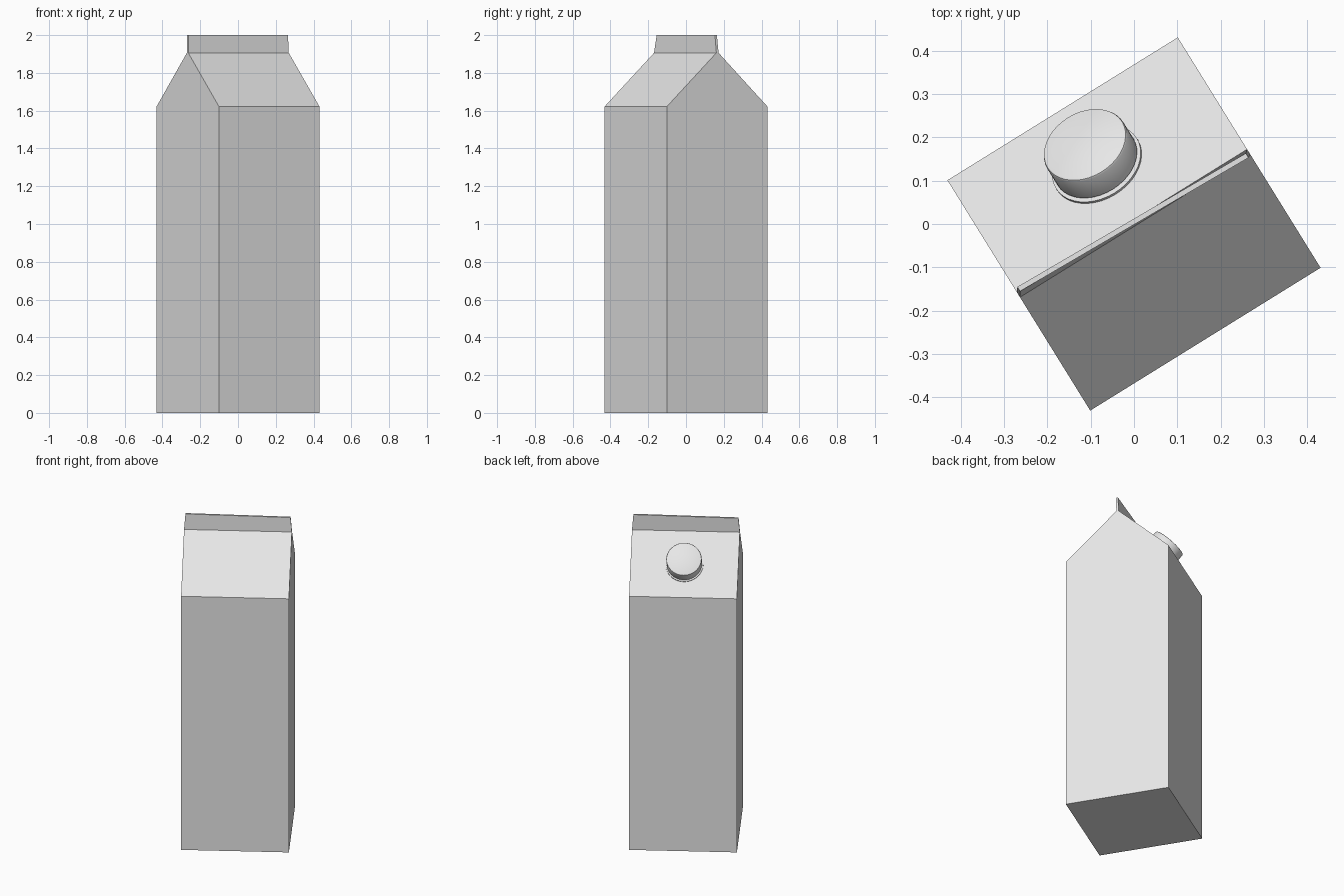
import bpy
import bmesh
import math
from mathutils import Matrix, Vector

if "Cube" in bpy.data.objects:
    bpy.data.objects.remove(bpy.data.objects["Cube"], do_unlink=True)

HALF = 0.313       # half width of the square carton
EAVE = 1.622       # height where the roof starts
RIDGE = 1.906      # height of the ridge
TURN = Matrix.Rotation(math.radians(31.8), 4, "Z")

grey = bpy.data.materials.new("plain_grey")
grey.use_nodes = True
grey.diffuse_color = (0.8, 0.8, 0.8, 1)
grey.node_tree.nodes["Principled BSDF"].inputs["Base Color"].default_value = (0.8, 0.8, 0.8, 1)


def add_object(name, bm, matrix):
    bmesh.ops.recalc_face_normals(bm, faces=bm.faces)
    mesh = bpy.data.meshes.new(name)
    bm.to_mesh(mesh)
    bm.free()
    mesh.materials.append(grey)
    obj = bpy.data.objects.new(name, mesh)
    bpy.context.collection.objects.link(obj)
    obj.matrix_world = matrix
    return obj


def extrude_profile(profile):
    """Extrude a (y, z) outline across the carton's width."""
    bm = bmesh.new()
    face = bm.faces.new([bm.verts.new((-HALF, y, z)) for y, z in profile])
    new = bmesh.ops.extrude_face_region(bm, geom=[face])["geom"]
    # keep the first face as the other gable
    moved = [v for v in new if isinstance(v, bmesh.types.BMVert)]
    bmesh.ops.translate(bm, verts=moved, vec=(2 * HALF, 0, 0))
    if not face.is_valid or len(bm.faces) < len(profile) + 2:
        bmesh.ops.holes_fill(bm, edges=bm.edges)
    return bm


def lathe(name, profile, matrix, steps=40):
    """Spin a (radius, height) profile and shade it smooth."""
    bm = bmesh.new()
    verts = [bm.verts.new((r, 0, h)) for r, h in profile]
    edges = [bm.edges.new(pair) for pair in zip(verts, verts[1:])]
    bmesh.ops.spin(bm, geom=verts + edges, cent=(0, 0, 0), axis=(0, 0, 1),
                   angle=math.tau, steps=steps)
    bmesh.ops.remove_doubles(bm, verts=bm.verts, dist=0.0001)
    obj = add_object(name, bm, matrix)
    bpy.ops.object.select_all(action="DESELECT")
    obj.select_set(True)
    bpy.context.view_layer.objects.active = obj
    bpy.ops.object.shade_smooth_by_angle(angle=math.radians(30))
    return obj


# Carton body with its gabled roof
FRONT, BACK = -0.005, 0.009
add_object("carton_body", extrude_profile([
    (-HALF, 0), (HALF, 0), (HALF, EAVE), (BACK, RIDGE), (FRONT, RIDGE), (-HALF, EAVE)]), TURN)

# Sealed top fin, slightly shorter and twisted at the top
fin = extrude_profile([(FRONT, RIDGE), (BACK, RIDGE), (BACK, 2), (FRONT, 2)])
for v in fin.verts:
    if v.co.z > RIDGE + 0.01:
        v.co.x *= 0.976
        v.co.y = v.co.y * 0.85 + 0.003 - 0.026 * v.co.x
add_object("top_fin", fin, TURN)

# Screw cap on the back slope
slope = math.atan2(RIDGE - EAVE, HALF - BACK)
y = 0.161
seat = Vector((0, y, RIDGE - (y - BACK) * math.tan(slope)))
on_roof = TURN @ Matrix.Translation(seat) @ Matrix.Rotation(-slope, 4, "X")
lathe("cap_collar", [(0.110, -0.002), (0.110, 0.006), (0.094, 0.006), (0.094, 0.014)], on_roof)
lathe("screw_cap", [(0, 0.012), (0.103, 0.012), (0.103, 0.076), (0.101, 0.080),
                    (0.097, 0.082), (0, 0.082)], on_roof)
